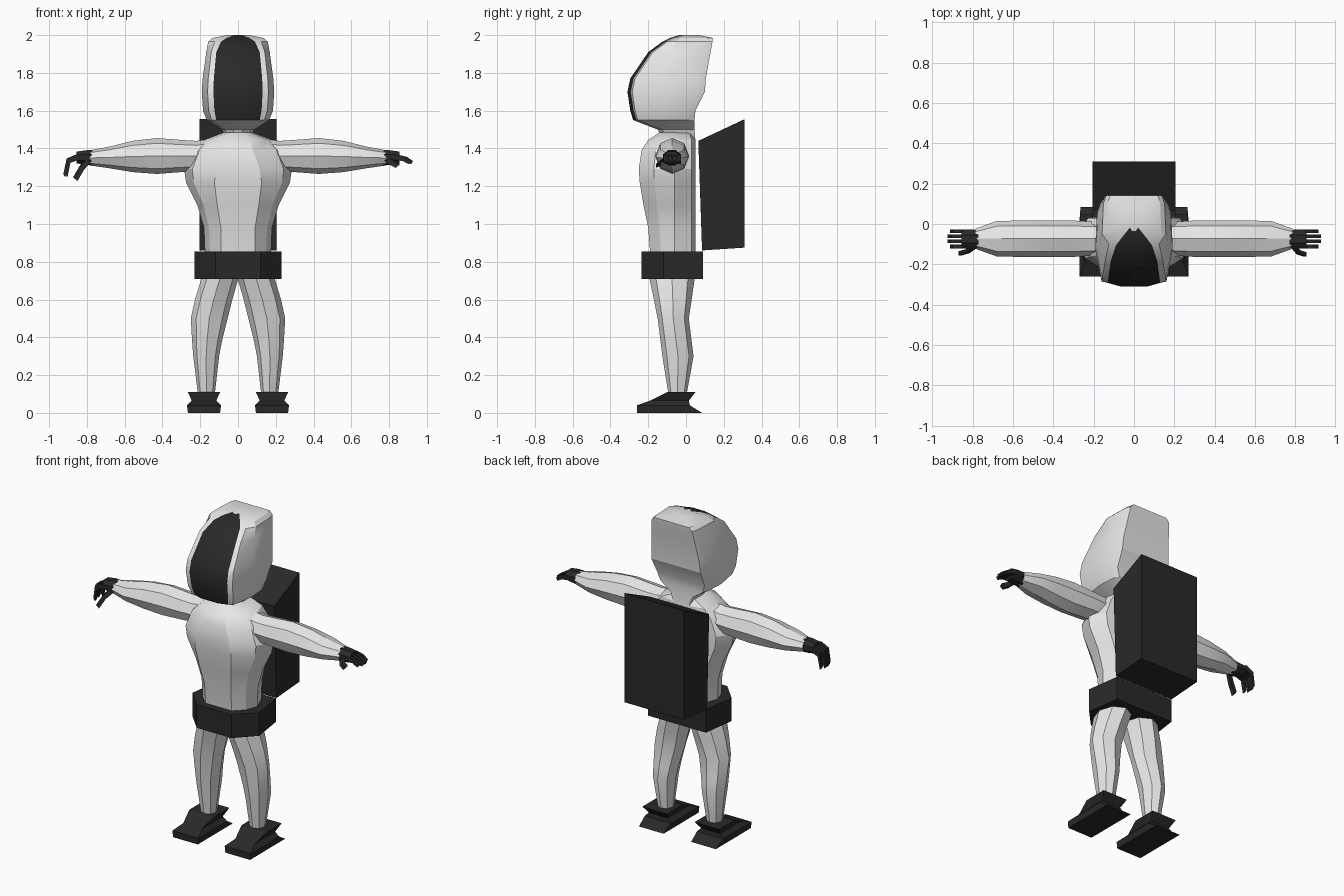
import bpy, bmesh, math
from mathutils import Vector

cube = bpy.data.objects.get("Cube")
if cube:
    bpy.data.objects.remove(cube, do_unlink=True)


def material(name, value):
    mat = bpy.data.materials.new(name)
    mat.use_nodes = True
    colour = (value, value, value, 1)
    mat.diffuse_color = colour
    bsdf = mat.node_tree.nodes["Principled BSDF"]
    bsdf.inputs["Base Color"].default_value = colour
    bsdf.inputs["Roughness"].default_value = 0.8
    return mat


WHITE = material("suit white", 0.8)
DARK = material("charcoal", 0.022)


def loft(name, rings, mats, angle=20, rule=None):
    """Skin a stack of equal-sized point rings and cap both ends."""
    bm = bmesh.new()
    rows = [[bm.verts.new(p) for p in ring] for ring in rings]
    n = len(rows[0])
    for level, (a, b) in enumerate(zip(rows, rows[1:])):
        for i in range(n):
            j = (i + 1) % n
            face = bm.faces.new((a[i], a[j], b[j], b[i]))
            if rule:
                face.material_index = rule(level, i, n)
    bm.faces.new(rows[0][::-1])
    bm.faces.new(rows[-1])
    bmesh.ops.recalc_face_normals(bm, faces=bm.faces)
    mesh = bpy.data.meshes.new(name)
    bm.to_mesh(mesh)
    bm.free()
    for m in mats:
        mesh.materials.append(m)
    ob = bpy.data.objects.new(name, mesh)
    bpy.context.collection.objects.link(ob)
    bpy.ops.object.select_all(action='DESELECT')
    ob.select_set(True)
    bpy.context.view_layer.objects.active = ob
    bpy.ops.object.shade_smooth_by_angle(angle=math.radians(angle))
    return ob


def mirrored(half, z):
    """Close a half outline, listed front to back, across x = 0."""
    return [(x, y, z) for x, y in half] + [(-x, y, z) for x, y in reversed(half)]


def oval(centre, u, v, n=8, turn=0.0):
    """Ring of n points around centre, spanned by half axes u and v."""
    pts = []
    for i in range(n):
        t = 2 * math.pi * (i + turn) / n
        pts.append(Vector(centre) + Vector(u) * math.cos(t) + Vector(v) * math.sin(t))
    return pts


def rect(x0, x1, y0, y1, z):
    return [(x0, y0, z), (x1, y0, z), (x1, y1, z), (x0, y1, z)]


# Torso: height, front panel half width, half width, front y, back y
torso = []
for z, panel, w, front, back in [
        (0.72, 0.09, 0.17, -0.18, 0.05), (0.98, 0.09, 0.18, -0.2, 0.05),
        (1.1, 0.11, 0.215, -0.225, 0.05), (1.22, 0.125, 0.275, -0.245, 0.05),
        (1.29, 0.115, 0.285, -0.25, 0.05), (1.39, 0.08, 0.24, -0.235, 0.05),
        (1.445, 0.06, 0.18, -0.2, 0.05), (1.485, 0.05, 0.075, -0.14, 0.03)]:
    torso.append(mirrored([(panel, front), (w * 0.85, front * 0.6 - 0.02),
                           (w, -0.06), (w * 0.8, back * 0.6), (w * 0.3, back)], z))
loft("torso", torso, [WHITE], 25)

# Hood with inset visor: height, visor half width, half width, front y, back y
hood = []
for z, visor, w, front, back in [
        (1.44, 0.03, 0.06, -0.12, 0.05), (1.5, 0.05, 0.085, -0.15, 0.045),
        (1.55, 0.115, 0.165, -0.28, 0.045), (1.6, 0.125, 0.185, -0.295, 0.05),
        (1.7, 0.13, 0.192, -0.31, 0.1), (1.77, 0.128, 0.187, -0.295, 0.105),
        (1.91, 0.115, 0.168, -0.2, 0.13), (1.965, 0.09, 0.158, -0.125, 0.14),
        (1.985, 0.06, 0.135, -0.085, 0.142), (2.0, 0.02, 0.06, -0.035, 0.07)]:
    rim = visor + (w - visor) * 0.5
    hood.append(mirrored([(visor * 0.5, front), (visor, front + 0.018), (rim, front + 0.025),
                          (w, front * 0.4), (w * 0.96, back - 0.04),
                          (w * 0.88, back)], z))


def visor_rule(level, i, n):
    return 1 if level >= 2 and i in (0, n - 2, n - 1) else 0


loft("hood_and_visor", hood, [WHITE, DARK], 22, visor_rule)

# Belt
belt_half = [(0.12, -0.235), (0.23, -0.12), (0.2, 0.09)]
belt = [mirrored(belt_half, 0.71), mirrored(belt_half, 0.855)]
loft("belt", belt, [DARK], 15)

# Backpack: side outline carried across the width
outline = [(0.085, 0.86), (0.065, 1.44), (0.31, 1.555), (0.31, 0.875)]
loft("backpack", [[(x, y, z) for y, z in outline] for x in (-0.205, 0.205)], [DARK], 15)

for side, s in (("left", 1), ("right", -1)):
    # Arm: x, bottom z, top z, half depth
    arm = []
    for x, lo, hi, d in [(0.08, 1.31, 1.46, 0.08), (0.22, 1.28, 1.44, 0.085),
                         (0.3, 1.275, 1.445, 0.09), (0.43, 1.265, 1.455, 0.09),
                         (0.56, 1.275, 1.44, 0.09), (0.68, 1.295, 1.41, 0.088),
                         (0.785, 1.31, 1.39, 0.05)]:
        arm.append(oval((s * x, -0.073, (lo + hi) / 2), (0, d, 0), (0, 0, (hi - lo) / 2)))
    loft(side + "_arm", arm, [WHITE])

    # Glove palm, four fingers and thumb; the right hand curls downward
    palm = [oval((s * x, -0.075, z), (0, d, 0), (0, 0, h), 8, 0.5)
            for x, z, d, h in [(0.77, 1.35, 0.046, 0.044), (0.8, 1.352, 0.052, 0.042),
                               (0.855, 1.352, 0.05, 0.034)]]
    loft(side + "_palm", palm, [DARK])
    if s > 0:
        path = [(0.84, 1.352), (0.885, 1.345), (0.922, 1.325)]
        thumb_path = [(0.79, -0.11, 1.345), (0.815, -0.14, 1.325), (0.845, -0.15, 1.31)]
    else:
        path = [(0.84, 1.358), (0.9, 1.335), (0.92, 1.255)]
        thumb_path = [(0.79, -0.11, 1.34), (0.825, -0.135, 1.3), (0.86, -0.145, 1.24)]
    for k in range(4):
        y = -0.111 + k * 0.025
        shorten = 0.012 if k in (0, 3) else 0
        finger = []
        for step, (x, z) in enumerate(path):
            r = 0.02 - step * 0.004
            finger.append(oval((s * (x - shorten * step / 2), y, z), (0, 0.013, 0),
                               (s * r * 0.6, 0, r), 4, 0.5))
        loft(f"{side}_finger_{k + 1}", finger, [DARK])
    thumb = [oval((s * x, y, z), (0, 0.014, 0.006), (s * 0.014, 0, 0.012), 4, 0.5)
             for x, y, z in thumb_path]
    loft(side + "_thumb", thumb, [DARK])

    # Leg: height, inner x, outer x, front y, back y
    leg = []
    for z, x0, x1, front, back in [
            (0.08, 0.125, 0.21, -0.09, 0.0), (0.3, 0.1, 0.237, -0.125, 0.04),
            (0.38, 0.085, 0.243, -0.135, 0.03), (0.5, 0.055, 0.25, -0.15, 0.015),
            (0.6, 0.03, 0.228, -0.17, 0.03), (0.74, -0.01, 0.185, -0.2, 0.05)]:
        leg.append(oval((s * (x0 + x1) / 2, (front + back) / 2, z),
                        (s * (x1 - x0) / 2, 0, 0), (0, (back - front) / 2, 0)))
    loft(side + "_leg", leg, [WHITE])

    # Boot with flared sole and cuff
    boot = [rect(s * x0, s * x1, y0, y1, z) for x0, x1, y0, y1, z in [
        (0.095, 0.265, -0.26, 0.085, 0), (0.09, 0.27, -0.26, 0.02, 0.04),
        (0.115, 0.245, -0.19, 0.015, 0.065), (0.095, 0.265, -0.1, 0.05, 0.11)]]
    loft(side + "_boot", boot, [DARK], 15)
